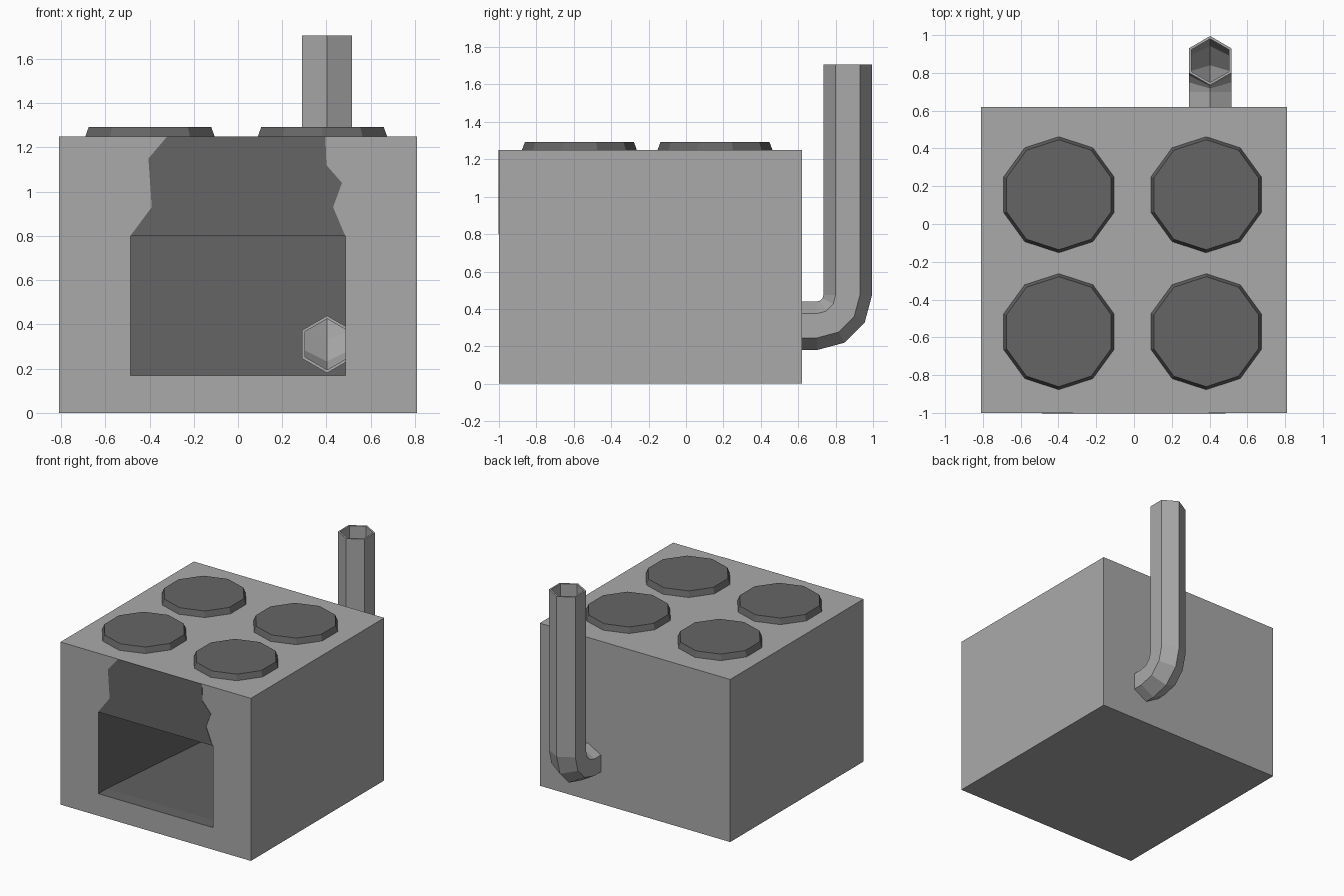
import bpy, bmesh, math
from mathutils import Vector

if "Cube" in bpy.data.objects:
    bpy.data.objects.remove(bpy.data.objects["Cube"], do_unlink=True)


def material(name, value):
    mat = bpy.data.materials.new(name)
    mat.use_nodes = True
    colour = (value, value, value, 1)
    mat.diffuse_color = colour
    mat.node_tree.nodes["Principled BSDF"].inputs["Base Color"].default_value = colour
    return mat


grey = material("grey metal", 0.40)
soot = material("dark soot", 0.13)


def finish(bm, name, *mats):
    bmesh.ops.recalc_face_normals(bm, faces=bm.faces)
    mesh = bpy.data.meshes.new(name)
    bm.to_mesh(mesh)
    bm.free()
    for mat in mats:
        mesh.materials.append(mat)
    obj = bpy.data.objects.new(name, mesh)
    bpy.context.collection.objects.link(obj)
    return obj


def loft(bm, sections, capped=True, closed=False):
    """Join matching rings of points with quads."""
    rings = [[bm.verts.new(p) for p in s] for s in sections]
    pairs = list(zip(rings, rings[1:]))
    if closed:
        pairs.append((rings[-1], rings[0]))
    for a, b in pairs:
        n = len(a)
        for i in range(n):
            j = (i + 1) % n
            bm.faces.new((a[i], a[j], b[j], b[i]))
    if capped and not closed:
        bm.faces.new(rings[0])
        bm.faces.new(rings[-1])


def rect(y, half, low, high):
    return [(-half, y, low), (half, y, low), (half, y, high), (-half, y, high)]


def cut(target, cutter):
    mod = target.modifiers.new("cut", "BOOLEAN")
    mod.operation = "DIFFERENCE"
    mod.solver = "EXACT"
    mod.object = cutter
    cutter.hide_render = True
    bpy.context.view_layer.objects.active = target
    bpy.ops.object.modifier_apply(modifier=mod.name)
    bpy.data.objects.remove(cutter, do_unlink=True)


# Stove body
bm = bmesh.new()
loft(bm, [rect(-1, 0.81, 0, 1.25), rect(0.62, 0.81, 0, 1.25)])
body = finish(bm, "stove_body", grey, soot)

# Firebox: straight sooty mouth, then a chamber widening to the back
bm = bmesh.new()
loft(bm, [rect(-1.1, 0.487, 0.17, 0.8), rect(-0.9, 0.487, 0.17, 0.8),
          rect(0.55, 0.53, 0.04, 0.92)])
for f in bm.faces:
    f.material_index = 1
cut(body, finish(bm, "firebox_cutter", grey, soot))

# Bent flue pipe: hexagonal tube running out of the back and up
PIPE_X, BEND = 0.403, 0.165


def hexagon(y, z, angle, radius):
    """Hexagon square to a path rising at the given angle in the side plane."""
    up = Vector((0, -math.sin(angle), math.cos(angle)))
    side = Vector((1, 0, 0))
    centre = Vector((PIPE_X, y, z))
    turns = [math.radians(60 * k) for k in range(6)]
    return [centre + radius * (math.cos(t) * up + math.sin(t) * side) for t in turns]


path = [(0.5, 0.31, 0)]
for step in range(4):
    a = math.radians(30 * step)
    path.append((0.70 + BEND * math.sin(a), 0.475 - BEND * math.cos(a), a))
path.append((0.865, 1.707, math.pi / 2))

bm = bmesh.new()
outer = [hexagon(*p, 0.13) for p in path]
inner = [hexagon(*p, 0.115) for p in reversed(path)]
loft(bm, outer + inner, closed=True)
finish(bm, "flue_pipe", grey)

# Hole through the back wall for the flue
bm = bmesh.new()
loft(bm, [hexagon(0.45, 0.31, 0, 0.122), hexagon(0.7, 0.31, 0, 0.122)])
cut(body, finish(bm, "flue_hole_cutter", grey))

# Ragged soot stain above the mouth
stain = [(-0.487, 0.8), (0.485, 0.8), (0.43, 0.93), (0.47, 1.04), (0.40, 1.12),
         (0.395, 1.25), (-0.32, 1.25), (-0.405, 1.15), (-0.39, 0.93)]
bm = bmesh.new()
loft(bm, [[(x, y, z) for x, z in stain] for y in (-1.003, -0.9995)])
finish(bm, "soot_stain", soot)

# Four ten-sided hot plates
names = ["front_right", "front_left", "back_right", "back_left"]
spots = [(x, y) for y in (-0.57, 0.155) for x in (-0.398, 0.382)]
for name, (cx, cy) in zip(names, spots):
    bm = bmesh.new()
    turns = [math.tau * k / 10 for k in range(10)]
    loft(bm, [[(cx + r * math.sin(t), cy + r * math.cos(t), z) for t in turns]
              for r, z in ((0.307, 1.25), (0.291, 1.293))])
    finish(bm, name + "_hot_plate", soot)
